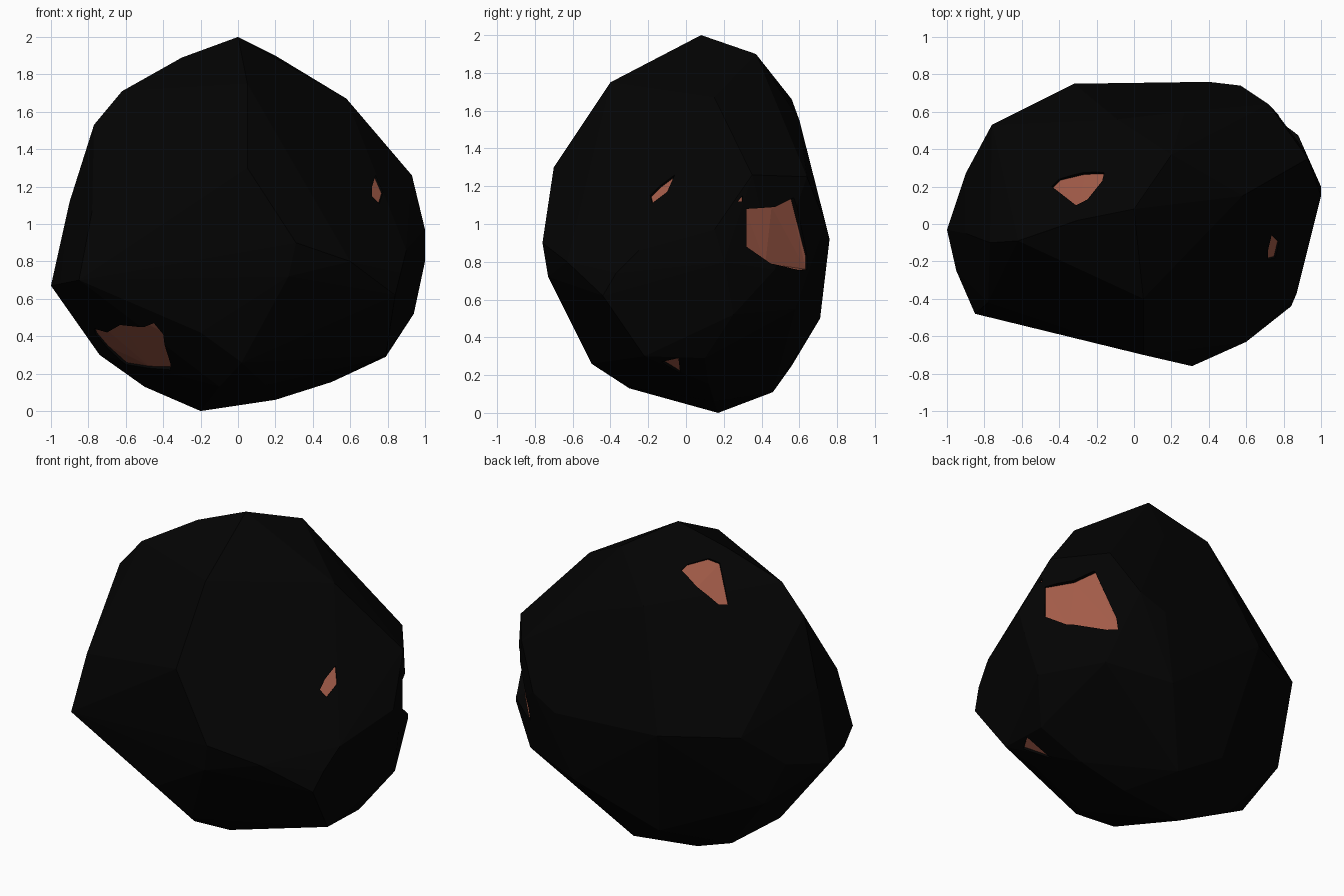
import bpy, bmesh
from mathutils import Vector
from mathutils.bvhtree import BVHTree

if "Cube" in bpy.data.objects:
    bpy.data.objects.remove(bpy.data.objects["Cube"])


def material(name, rgb):
    m = bpy.data.materials.new(name)
    m.diffuse_color = (*rgb, 1)
    m.use_nodes = True
    m.node_tree.nodes["Principled BSDF"].inputs["Base Color"].default_value = m.diffuse_color
    return m


CRUST = material("black_crust", (0.001, 0.001, 0.001))
CORE = material("red_core", (0.36, 0.105, 0.065))


def add_object(name, bm, mats):
    me = bpy.data.meshes.new(name)
    bm.to_mesh(me)
    ob = bpy.data.objects.new(name, me)
    bpy.context.collection.objects.link(ob)
    for m in mats:
        me.materials.append(m)
    return ob


# Rock corners, grouped from the peak down to the foot
CORNERS = [
    (0, .08, 2), (-.3, .02, 1.89), (.2, .37, 1.9), (.05, -.4, 1.75),
    (-.62, -.09, 1.71), (-.77, -.1, 1.53), (.58, .15, 1.67), (-.09, .56, 1.66),
    (.27, .6, 1.55), (.05, -.7, 1.3), (.93, .35, 1.26), (.72, .64, 1.25),
    (-.78, -.42, 1.07), (-.9, -.05, 1.12), (-.76, .53, .98), (-.32, .75, .96),
    (.4, .76, .92), (.57, .74, 1.0), (1, .15, .97), (1, .2, .8), (.88, .47, .76),
    (.31, -.76, .9), (.6, -.63, .8), (.27, -.73, .72), (-.85, -.48, .7),
    (-.95, -.25, .68), (-1, -.03, .67),
    (.84, -.44, .62), (-.9, .27, .75), (.7, .58, .55), (.94, .25, .52),
    (.3, .71, .5), (-.2, -.55, .42), (.02, -.5, .26), (.79, .1, .29),
    (-.74, .1, .3), (-.2, .56, .25), (.05, .46, .11), (-.5, .25, .13),
    (-.2, .17, 0), (.2, .15, .06), (.5, .12, .155), (-.1, -.3, .13),
    (.79, -.22, .3), (.87, -.37, .74), (.9, -.25, .86), (-.8, .35, .5),
    (.15, -.3, .14), (.6, -.2, .24), (.73, -.13, 1.17),
]
bm = bmesh.new()
for c in CORNERS:
    bm.verts.new(c)
bmesh.ops.convex_hull(bm, input=bm.verts)
loose = [v for v in bm.verts if not v.link_faces]
bmesh.ops.delete(bm, geom=loose, context='VERTS')
bmesh.ops.recalc_face_normals(bm, faces=bm.faces)
tree = BVHTree.FromBMesh(bm)
rock = add_object("rock", bm, [CRUST, CORE])

# Outlines of the chipped-away spots, as seen along one axis
FRONT = lambda a, b: (Vector((a, -3, b)), Vector((0, 1, 0)))
RIGHT = lambda a, b: (Vector((3, a, b)), Vector((-1, 0, 0)))
TOP = lambda a, b: (Vector((a, b, 5)), Vector((0, 0, -1)))
CHIPS = [
    (TOP, [(-.44, .2), (-.4, .24), (-.27, .275), (-.16, .275), (-.17, .23),
           (-.25, .13), (-.31, .1)]),
    (RIGHT, [(.32, .88), (.32, 1.08), (.47, 1.09), (.57, 1.14), (.64, .83),
             (.64, .76), (.6, .755), (.45, .79)]),
    (RIGHT, [(.275, 1.12), (.3, 1.15), (.3, 1.12)]),
    (FRONT, [(-.76, .41), (-.77, .44), (-.7, .42), (-.63, .46), (-.5, .45),
             (-.45, .47), (-.4, .41), (-.36, .25), (-.36, .22), (-.48, .23),
             (-.6, .25), (-.7, .34)]),
    (RIGHT, [(-.13, .27), (-.04, .29), (-.03, .21)]),
    (RIGHT, [(-.06, 1.26), (-.14, 1.2), (-.19, 1.15), (-.18, 1.11), (-.1, 1.17)]),
]


def cutter(index, view, outline):
    """Block sunk just under the surface; its flat floor shows the core."""
    hits = [tree.ray_cast(*view(a, b)) for a, b in outline]
    hits = [h for h in hits if h[0]]
    n = sum((h[1] for h in hits), Vector()).normalized()
    mid = sum((h[0].dot(n) for h in hits)) / len(hits)
    base = [h[0] + n * min(0, mid - h[0].dot(n)) for h in hits]
    cb = bmesh.new()
    low = [cb.verts.new(p - n * .012) for p in base]
    high = [cb.verts.new(p + n * .1) for p in base]
    cb.faces.new(low).material_index = 1
    cb.faces.new(high)
    for i in range(len(base)):
        j = (i + 1) % len(base)
        cb.faces.new((low[i], low[j], high[j], high[i]))
    bmesh.ops.triangulate(cb, faces=cb.faces)
    bmesh.ops.recalc_face_normals(cb, faces=cb.faces)
    return add_object(f"chip_cutter_{index}", cb, [CRUST, CORE])


# Cut every chip out of the crust, then bake the result
cutters = [cutter(i, *c) for i, c in enumerate(CHIPS)]
for c in cutters:
    c.hide_render = True
    mod = rock.modifiers.new(c.name, 'BOOLEAN')
    mod.object, mod.operation, mod.solver = c, 'DIFFERENCE', 'EXACT'
    mod.material_mode = 'TRANSFER'
deps = bpy.context.evaluated_depsgraph_get()
rock.data = bpy.data.meshes.new_from_object(rock.evaluated_get(deps))
rock.modifiers.clear()
for c in cutters:
    bpy.data.objects.remove(c)
